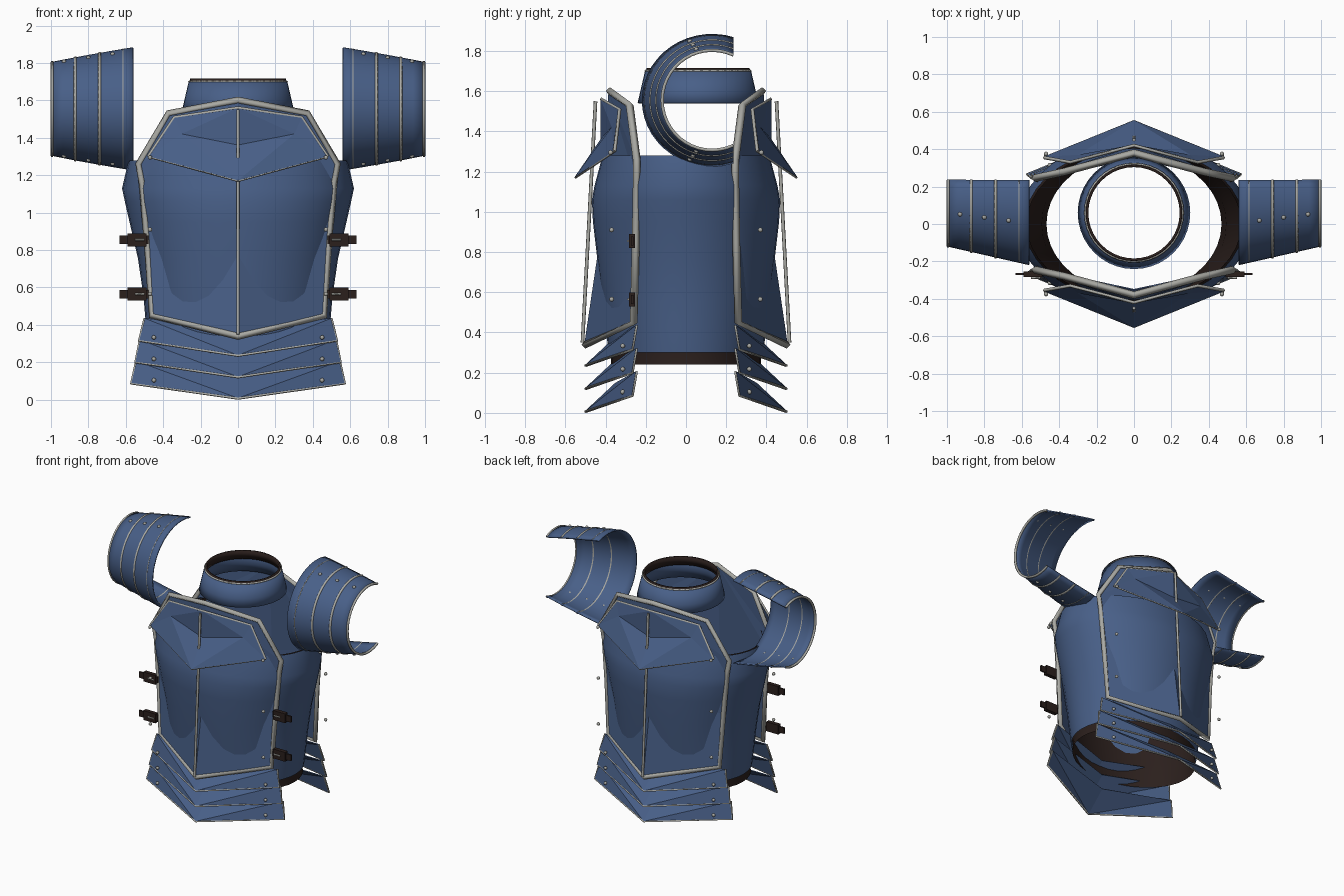
import bpy, bmesh, math
from mathutils import Vector

if "Cube" in bpy.data.objects:
    bpy.data.objects.remove(bpy.data.objects["Cube"])


def material(name, rgb):
    m = bpy.data.materials.new(name)
    m.diffuse_color = (*rgb, 1)
    m.use_nodes = True
    m.node_tree.nodes["Principled BSDF"].inputs["Base Color"].default_value = m.diffuse_color
    return m


BLUE = material("blue_steel", (0.065, 0.115, 0.245))
LEATHER = material("dark_leather", (0.024, 0.014, 0.012))
TRIM = material("grey_trim", (0.40, 0.40, 0.37))


def add(name, bm, mat, smooth=False, mirror=None, thick=0):
    bmesh.ops.recalc_face_normals(bm, faces=bm.faces)
    me = bpy.data.meshes.new(name)
    bm.to_mesh(me)
    bm.free()
    me.materials.append(mat)
    ob = bpy.data.objects.new(name, me)
    bpy.context.collection.objects.link(ob)
    if smooth:
        bpy.ops.object.select_all(action='DESELECT')
        ob.select_set(True)
        bpy.context.view_layer.objects.active = ob
        bpy.ops.object.shade_smooth_by_angle(angle=math.radians(35))
    if mirror:
        mod = ob.modifiers.new("mirror", 'MIRROR')
        mod.use_axis = ('X' in mirror, 'Y' in mirror, False)
    if thick:
        mod = ob.modifiers.new("thickness", 'SOLIDIFY')
        mod.thickness = thick
        mod.offset = 0
    return ob


def sheet(name, verts, faces, mat, **kw):
    bm = bmesh.new()
    vs = [bm.verts.new(v) for v in verts]
    for f in faces:
        bm.faces.new([vs[i] for i in f])
    return add(name, bm, mat, **kw)


def grid(name, rows, mat, closed=False, **kw):
    bm = bmesh.new()
    vs = [[bm.verts.new(p) for p in row] for row in rows]
    n = len(rows[0])
    for a, b in zip(vs, vs[1:]):
        for i in range(n if closed else n - 1):
            j = (i + 1) % n
            bm.faces.new((a[i], a[j], b[j], b[i]))
    return add(name, bm, mat, smooth=True, **kw)


def bar(name, pts, r, mat=TRIM, closed=False, mirror=None, sides=0):
    cu = bpy.data.curves.new(name, 'CURVE')
    cu.dimensions = '3D'
    cu.bevel_depth = r
    cu.bevel_resolution = sides
    cu.use_fill_caps = True
    sp = cu.splines.new('POLY')
    sp.points.add(len(pts) - 1)
    for p, c in zip(sp.points, pts):
        p.co = (*c, 1)
    sp.use_cyclic_u = closed
    tmp = bpy.data.objects.new("tmp", cu)
    bpy.context.collection.objects.link(tmp)
    bpy.context.view_layer.update()
    me = bpy.data.meshes.new_from_object(tmp.evaluated_get(bpy.context.evaluated_depsgraph_get()))
    bpy.data.objects.remove(tmp)
    bm = bmesh.new()
    bm.from_mesh(me)
    bpy.data.meshes.remove(me)
    return add(name, bm, mat, mirror=mirror)


def rivets(name, pts, mirror, r=0.012):
    bm = bmesh.new()
    for p in pts:
        v = bmesh.ops.create_icosphere(bm, subdivisions=2, radius=r)["verts"]
        bmesh.ops.translate(bm, vec=Vector(p), verts=v)
    add(name, bm, TRIM, smooth=True, mirror=mirror)


def ring(a, b, z, cy=0.0, n=40):
    return [(a * math.cos(2 * math.pi * i / n), cy + b * math.sin(2 * math.pi * i / n), z) for i in range(n)]


def across(half):
    """Extend a right-hand path starting on the centre line to both sides."""
    return [(-x, y, z) for x, y, z in reversed(half[1:])] + half


# torso shell and leather lining: (z, half width, half depth)
PROFILE = [(0.30, 0.48, 0.385), (0.43, 0.495, 0.40), (0.55, 0.505, 0.418), (0.755, 0.535, 0.44),
           (0.95, 0.58, 0.463), (1.06, 0.605, 0.468), (1.13, 0.62, 0.455), (1.28, 0.585, 0.415)]
grid("torso_shell", [ring(a, b, z) for z, a, b in PROFILE], BLUE, closed=True)
lining = [(0.24, 0.485, 0.385)] + PROFILE
grid("torso_lining", [ring(a - 0.012, b - 0.012, z) for z, a, b in lining], LEATHER, closed=True)

# neck guard
grid("neck_guard", [ring(r, r, z, 0.06) for z, r in
                    ((1.54, 0.297), (1.60, 0.283), (1.70, 0.26))], BLUE, closed=True, thick=0.008)
grid("neck_lining", [ring(r, r, z, 0.06) for z, r in
                     ((1.65, 0.262), (1.715, 0.25))], LEATHER, closed=True, thick=0.012)
bar("neck_trim", ring(0.26, 0.26, 1.70, 0.06), 0.007, closed=True)

# breast and back plates
ridge = [(0, -0.38, 1.60), (0, -0.41, 0.95), (0, -0.50, 0.34)]
edge = [(0.37, -0.28, 1.53), (0.53, -0.245, 1.26), (0.51, -0.245, 1.15), (0.485, -0.25, 0.85), (0.46, -0.26, 0.45)]
sheet("chest_plates", ridge + edge,
      [(0, 3, 4), (0, 4, 5), (0, 5, 1), (1, 5, 6), (1, 6, 7, 2)], BLUE, mirror="XY", thick=0.012)
half = [ridge[0]] + edge + [ridge[2]]
bar("chest_plate_trim", half + [(-x, y, z) for x, y, z in reversed(edge)], 0.02, closed=True, mirror="Y")
bar("centre_ridge", [(0, -0.45, 1.55), (0, -0.515, 0.35)], 0.009, mirror="Y", sides=2)

# flared upper plates
upper = [(0, -0.42, 1.56), (0, -0.42, 1.36), (0, -0.55, 1.17),
         (0.34, -0.33, 1.51), (0.48, -0.355, 1.30), (0.30, -0.365, 1.42)]
sheet("upper_plates", upper,
      [(0, 3, 5), (0, 5, 1), (3, 4, 5), (1, 5, 2), (5, 4, 2)], BLUE, mirror="XY", thick=0.01)
bar("upper_plate_top_trim", across([upper[0], upper[3], upper[4]]), 0.009, mirror="Y")
bar("upper_plate_lower_trim", across([upper[2], upper[4]]), 0.006, mirror="Y")
rivets("plate_rivets", [(0.47, -0.375, 1.295), (0.47, -0.37, 0.91), (0.47, -0.37, 0.565)], "XY")

# layered waist skirt, front and back
for i, (w_top, w_low, z) in enumerate(((0.50, 0.53, 0.235), (0.525, 0.55, 0.12), (0.545, 0.572, 0.006))):
    top_c, low_c = (0, -0.35, z + 0.14), (0, -0.50, z)
    top_s, low_s = (w_top, -0.245, z + 0.20), (w_low, -0.265, z + 0.08)
    sheet(f"skirt_layer_{i + 1}", [top_c, low_c, low_s, top_s], [(0, 1, 3), (1, 2, 3)],
          BLUE, mirror="XY", thick=0.008)
    bar(f"skirt_trim_{i + 1}", across([low_c, low_s, top_s]), 0.007, mirror="Y")
    rivets(f"skirt_rivets_{i + 1}", [(0.45, -0.315, z + 0.098)], "XY")


# shoulder guards, open towards the back
def shoulder_arc(x, grow=0.0, n=28):
    t = (x - 0.56) / 0.44
    ry, rz = 0.345 - 0.10 * t + grow, 0.325 - 0.08 * t - 0.01 * t * (t - 1) + grow
    a0 = math.acos(0.105 / ry)
    pts = []
    for i in range(n + 1):
        a = a0 + (2 * math.pi - 2 * a0) * i / n
        pts.append((x, 0.13 + ry * math.cos(a), 1.555 + rz * math.sin(a)))
    return pts


XS = (0.56, 0.61, 0.675, 0.74, 0.805, 0.87, 0.935, 0.995)
grid("shoulder_guards", [shoulder_arc(x) for x in XS], BLUE, mirror="X", thick=0.01)
for i, x in enumerate((0.615, 0.74, 0.87, 0.994)):
    bar(f"shoulder_trim_{i + 1}", shoulder_arc(x, 0.002), 0.005 if i == 0 else 0.009, mirror="X", sides=1)
studs = []
for x in (0.67, 0.80, 0.93):
    arc = shoulder_arc(x, 0.004)
    studs += [arc[5], arc[-6]]
rivets("shoulder_rivets", studs, "X")

# side straps with buckles
for i, z in enumerate((0.855, 0.565)):
    for part, cx, w, d, h in (("strap", 0.555, 0.155, 0.012, 0.045), ("buckle", 0.54, 0.10, 0.03, 0.07)):
        bm = bmesh.new()
        bmesh.ops.create_cube(bm, size=1)
        bmesh.ops.scale(bm, vec=(w, d, h), verts=bm.verts)
        bmesh.ops.translate(bm, vec=(cx, -0.268, z), verts=bm.verts)
        add(f"{part}_{i + 1}", bm, LEATHER, mirror="X")
    bar(f"buckle_pin_{i + 1}", [(0.50, -0.288, z), (0.55, -0.288, z)], 0.006, mirror="X")
